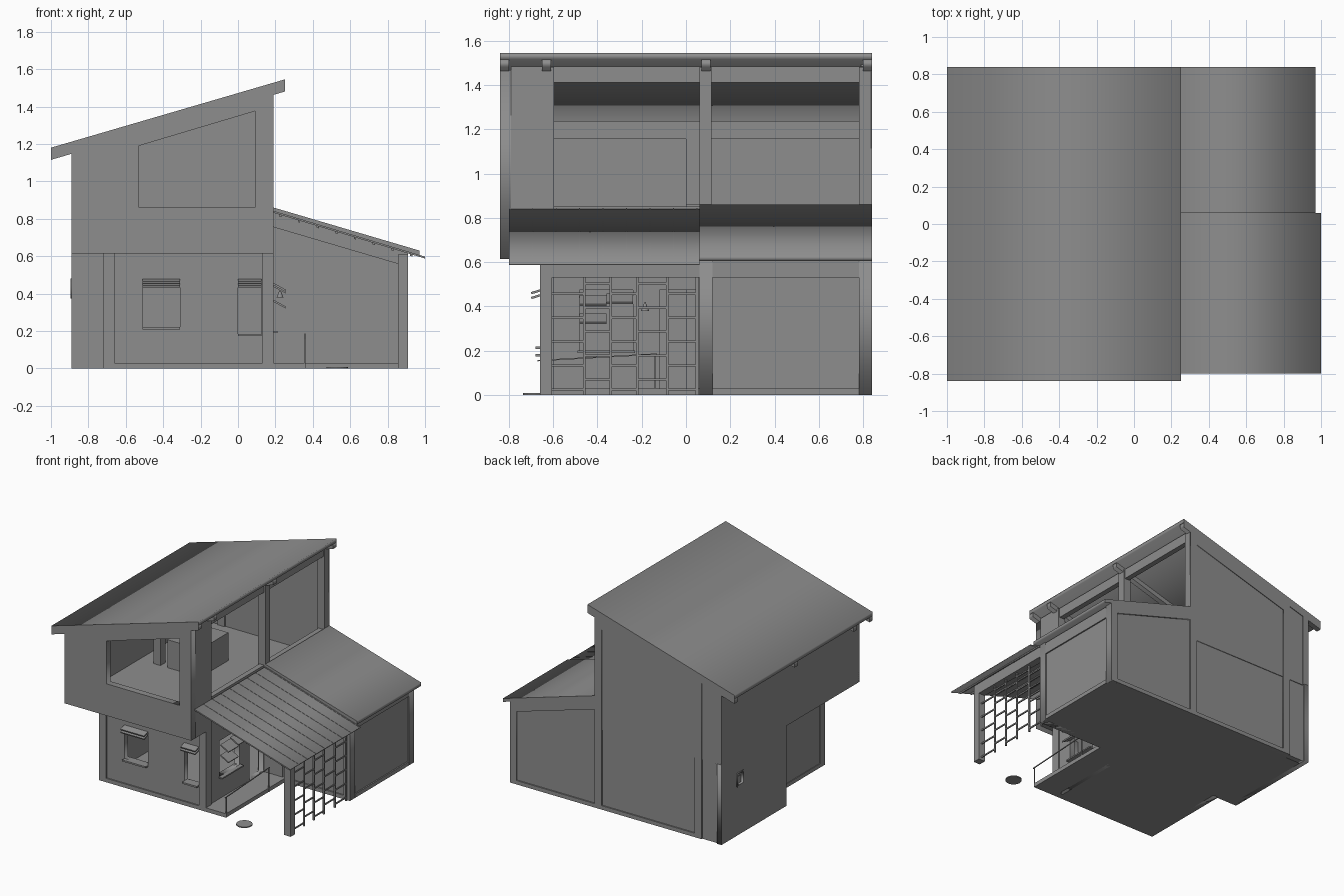
import bpy, bmesh, math
from mathutils import Matrix, Vector

cube = bpy.data.objects.get("Cube")
if cube:
    bpy.data.objects.remove(cube)

grey = bpy.data.materials.new("plain grey")
grey.use_nodes = True
colour = (0.27, 0.27, 0.27, 1)
grey.diffuse_color = colour
for node in grey.node_tree.nodes:
    if node.type == 'BSDF_PRINCIPLED':
        node.inputs["Base Color"].default_value = colour


def add_mesh(name, mesh):
    obj = bpy.data.objects.new(name, mesh)
    bpy.context.collection.objects.link(obj)
    mesh.materials.clear()
    mesh.materials.append(grey)
    return obj


def box(name, x, y, z, tilt=0, axis='X'):
    """Box from ranges, optionally turned about its centre."""
    lo, hi = Vector((x[0], y[0], z[0])), Vector((x[1], y[1], z[1]))
    bm = bmesh.new()
    bmesh.ops.create_cube(bm, size=1, matrix=Matrix.Diagonal((*(hi - lo), 1)))
    mesh = bpy.data.meshes.new(name)
    bm.to_mesh(mesh)
    bm.free()
    obj = add_mesh(name, mesh)
    obj.matrix_world = Matrix.Translation((lo + hi) / 2) @ Matrix.Rotation(tilt, 4, axis)
    return obj


def rect(a, b, c, d):
    return [(a, c), (b, c), (b, d), (a, d)]


def wall(name, plane, span, outline, holes=()):
    """Flat panel with openings; plane 'x' is drawn in y,z and plane 'y' in x,z."""
    curve = bpy.data.curves.new(name, 'CURVE')
    curve.dimensions = '2D'
    curve.fill_mode = 'BOTH'
    curve.extrude = (span[1] - span[0]) / 2
    for loop in (outline, *holes):
        spline = curve.splines.new('POLY')
        spline.points.add(len(loop) - 1)
        for point, (u, v) in zip(spline.points, loop):
            point.co = (u, v, 0, 1)
        spline.use_cyclic_u = True
    temp = bpy.data.objects.new(name + " outline", curve)
    bpy.context.collection.objects.link(temp)
    deps = bpy.context.evaluated_depsgraph_get()
    mesh = bpy.data.meshes.new_from_object(temp.evaluated_get(deps))
    bpy.data.objects.remove(temp)
    middle = sum(span) / 2
    if plane == 'x':
        place = Matrix(((0, 0, 1, middle), (1, 0, 0, 0), (0, 1, 0, 0), (0, 0, 0, 1)))
    else:
        place = Matrix(((1, 0, 0, 0), (0, 0, -1, middle), (0, 1, 0, 0), (0, 0, 0, 1)))
    mesh.transform(place)
    bm = bmesh.new()
    bm.from_mesh(mesh)
    bmesh.ops.remove_doubles(bm, verts=bm.verts, dist=0.0001)
    bmesh.ops.recalc_face_normals(bm, faces=bm.faces)
    bm.to_mesh(mesh)
    bm.free()
    mesh.name = name
    return add_mesh(name, mesh)


def main_z(x):
    return 1.545 - 0.292 * (0.25 - x)


def shed_z(x):
    return 0.86 - 0.295 * (x - 0.19)


def porch_z(x):
    return 0.84 - 0.302 * (x - 0.19)


def sloped(name, height, x, y, top, bottom):
    """Part whose top and bottom follow a roof line, at given drops below it."""
    outline = [(x[0], height(x[0]) - bottom), (x[1], height(x[1]) - bottom),
               (x[1], height(x[1]) - top), (x[0], height(x[0]) - top)]
    return wall(name, 'y', y, outline)


def under(height, x, z, drop):
    return [(x[0], z), (x[1], z), (x[1], height(x[1]) - drop), (x[0], height(x[0]) - drop)]


# Floors
box("main_floor", (-0.72, 0.19), (-0.65, 0.84), (0, 0.03))
box("side_floor", (-0.88, -0.72), (0.06, 0.83), (0, 0.03))
box("shed_floor", (0.19, 0.90), (0.06, 0.83), (0, 0.03))
box("porch_deck", (0.19, 0.36), (-0.66, 0.06), (0, 0.03))
box("upper_floor", (-0.88, 0.18), (-0.83, 0.83), (0.615, 0.645))

# Main roof
sloped("main_roof", main_z, (-1, 0.25), (-0.84, 0.84), 0, 0.03)
for y in (-0.84, -0.65, 0.07, 0.80):
    sloped("main_rafter", main_z, (-1, 0.25), (y, y + 0.04), 0.03, 0.065)

# Upper storey walls
window = [(-0.53, 0.86), (0.09, 0.86), (0.09, 1.375), (-0.53, 1.19)]
wall("upper_front_wall", 'y', (-0.84, -0.79), under(main_z, (-0.89, 0.19), 0.615, 0.06), [window])
box("upper_side_wall", (-0.89, -0.84), (-0.84, 0.84), (0.615, main_z(-0.89) - 0.03))
box("upper_corner_wall", (0.14, 0.19), (-0.79, -0.65), (0.615, main_z(0.14) - 0.03))
box("upper_sill_wall", (0.14, 0.18), (-0.65, 0.80), (0.57, 0.85))
box("upper_lintel", (0.14, 0.18), (-0.65, 0.80), (1.41, main_z(0.14) - 0.03))
box("inner_beam", (-0.72, -0.66), (-0.79, 0.80), (1.155, main_z(-0.70) - 0.03))
box("inner_post", (-0.72, -0.66), (0, 0.06), (0.03, 1.16))
box("loft_box", (-0.60, -0.32), (0, 0.34), (0.645, 0.86))

# Open side posts
for y, base in ((-0.65, 0), (0.06, 0), (0.78, 0)):
    box("side_post", (0.13, 0.19), (y, y + 0.055), (base, main_z(0.13) - 0.03))

# Lower front wall with framed windows
front_windows = [(-0.51, -0.31, 0.22, 0.475), (0.0, 0.125, 0.185, 0.475)]
wall("lower_front_wall", 'y', (-0.65, -0.61), rect(-0.70, 0.17, 0.02, 0.62),
     [rect(*w) for w in front_windows])
for x in (-0.72, 0.13):
    box("front_post", (x, x + 0.06), (-0.66, -0.60), (0, 0.62))
box("front_base_beam", (-0.66, 0.13), (-0.66, -0.60), (0, 0.03))
for a, b, c, d in front_windows:
    box("window_sill", (a, b), (-0.68, -0.61), (c - 0.012, c))
    for z in (0.44, 0.462):
        box("window_awning", (a, b), (-0.70, -0.65), (z, z + 0.01), 0.3)

# Lower left walls
wall("lower_left_wall", 'x', (-0.715, -0.675), rect(-0.62, 0.06, 0, 0.62))
box("left_frame_post", (-0.72, -0.66), (0.0, 0.06), (0, 0.62))
box("left_return_wall", (-0.89, -0.70), (0.05, 0.09), (0, 0.62))
vent = rect(0.58, 0.645, 0.385, 0.47)
wall("left_rear_wall", 'x', (-0.89, -0.85), rect(0.05, 0.84, 0, 0.62), [vent])
wall("vent_frame", 'x', (-0.895, -0.86), rect(0.57, 0.655, 0.375, 0.48), [vent])
box("vent_pane", (-0.875, -0.87), (0.58, 0.645), (0.385, 0.44))

# Lower wall facing the porch
wall("porch_side_wall", 'x', (0.14, 0.18), rect(-0.61, 0.08, 0, 0.62),
     [rect(-0.48, -0.24, 0.20, 0.475), rect(-0.12, 0.05, 0.03, 0.475)])
box("porch_window_sill", (0.14, 0.21), (-0.49, -0.23), (0.19, 0.20))
for y, z in ((-0.48, 0.34), (-0.48, 0.42), (-0.36, 0.43)):
    box("open_sash", (0.18, 0.26), (y, y + 0.12), (z, z + 0.01), 0.5, 'Y')

# Back wall: recessed panels in a timber frame
wall("lower_back_wall", 'y', (0.79, 0.83), rect(-0.89, 0.17, 0, 0.615))
wall("upper_back_wall", 'y', (0.79, 0.835), under(main_z, (-0.89, 0.17), 0.61, 0.03))
for x in (-0.72, 0.13):
    wall("back_post", 'y', (0.78, 0.84), under(main_z, (x, x + 0.06), 0, 0.06))
sloped("back_top_beam", main_z, (-0.66, 0.13), (0.79, 0.84), 0.06, 0.13)

# Shed
sloped("shed_roof", shed_z, (0.19, 0.97), (0.06, 0.84), 0, 0.026)
for name, y, skin in (("shed_front", (0.06, 0.12), (0.07, 0.11)),
                      ("shed_back", (0.78, 0.84), (0.79, 0.83))):
    wall(name + "_wall", 'y', skin, under(shed_z, (0.17, 0.89), 0, 0.026))
    wall(name + "_post", 'y', y, under(shed_z, (0.855, 0.91), 0, 0.026))
    sloped(name + "_beam", shed_z, (0.19, 0.855), y, 0.026, 0.105)
    box(name + "_base", (0.19, 0.855), y, (0, 0.03))
box("shed_side_wall", (0.86, 0.90), (0.10, 0.80), (0.03, 0.6))
box("shed_side_base", (0.855, 0.91), (0.12, 0.78), (0, 0.03))
box("shed_side_beam", (0.855, 0.91), (0.12, 0.78), (0.53, 0.615))
box("shed_door", (0.19, 0.335), (0.062, 0.07), (0.03, 0.475))

# Porch roof, carried on thin battens, with slim raised seams
sloped("porch_roof", porch_z, (0.19, 1.0), (-0.80, 0.06), 0, 0.008)
for i in range(8):
    x = 0.22 + i * 0.1
    sloped("porch_batten", porch_z, (x, x + 0.012), (-0.79, 0.06), 0.008, 0.018)
for i in range(9):
    y = -0.80 + i * 0.106
    sloped("porch_seam", porch_z, (0.19, 1.0), (y, y + 0.004), -0.002, 0.004)
box("porch_post", (0.855, 0.91), (-0.66, -0.605), (0, 0.61))
box("porch_beam", (0.855, 0.91), (-0.605, 0.06), (0.53, 0.61))

# Porch lattice with staggered rails
uprights = [-0.605, -0.46, -0.34, -0.22, -0.085, 0.05]
for i, (a, b) in enumerate(zip(uprights, uprights[1:])):
    box("lattice_upright", (0.878, 0.89), (b - 0.006, b + 0.006), (0, 0.53))
    for k in range(5):
        z = 0.02 + k * 0.108 + (i % 2) * 0.045
        box("lattice_rail", (0.88, 0.888), (a, b), (z, z + 0.01))

# Deck handrail, lamp and stepping stone
for y, top in ((-0.655, 0.155), (-0.14, 0.185)):
    box("rail_post", (0.356, 0.362), (y - 0.003, y + 0.003), (0, top))
box("handrail", (0.356, 0.362), (-0.67, -0.13), (0.167, 0.173), 0.055)


def cone(name, low, high, depth, sides, spot):
    bm = bmesh.new()
    bmesh.ops.create_cone(bm, cap_ends=True, segments=sides, radius1=low, radius2=high, depth=depth)
    mesh = bpy.data.meshes.new(name)
    bm.to_mesh(mesh)
    bm.free()
    add_mesh(name, mesh).location = spot


cone("wall_lamp", 0.018, 0.002, 0.04, 12, (0.225, -0.185, 0.40))
cone("stepping_stone", 0.057, 0.057, 0.008, 20, (0.53, -0.68, 0.004))
